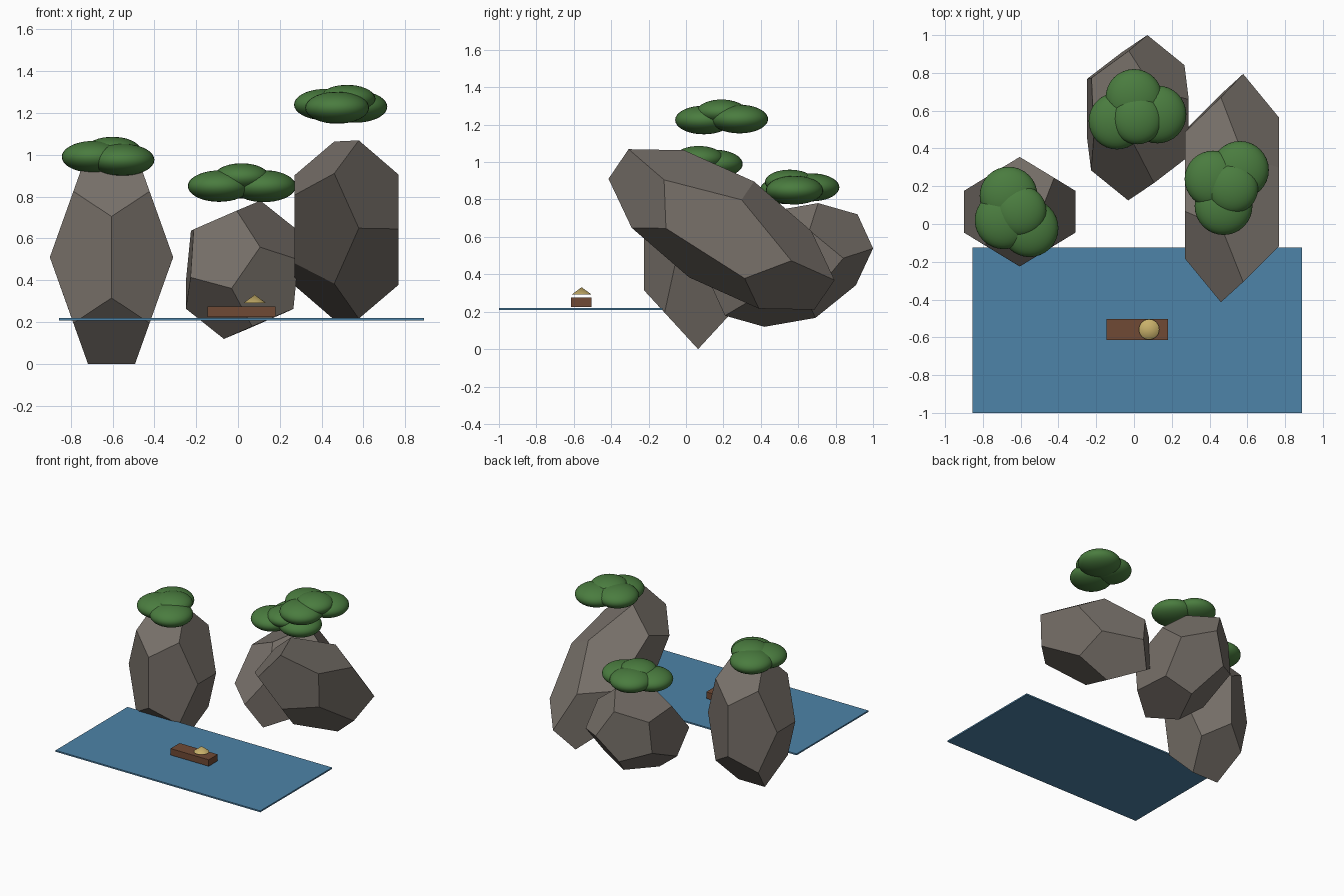
import bpy, bmesh, math
from mathutils import Vector, Matrix

if "Cube" in bpy.data.objects:
    bpy.data.objects.remove(bpy.data.objects["Cube"])

PHI = (1 + math.sqrt(5)) / 2


def material(name, hexcode):
    def lin(c):
        return c / 12.92 if c <= 0.04045 else ((c + 0.055) / 1.055) ** 2.4
    m = bpy.data.materials.new(name)
    rgb = [lin(int(hexcode[i:i + 2], 16) / 255) for i in (0, 2, 4)]
    m.diffuse_color = (*rgb, 1)
    m.use_nodes = True
    m.node_tree.nodes["Principled BSDF"].inputs["Base Color"].default_value = m.diffuse_color
    return m


STONE = material("grey stone", "78716A")
LEAF = material("leaf green", "4A7C3F")
WATER = material("water blue", "4D83A8")
WOOD = material("brown wood", "704A35")
STRAW = material("straw yellow", "C8B06A")


def add_object(name, bm, mat, smooth=False):
    bmesh.ops.recalc_face_normals(bm, faces=bm.faces)
    me = bpy.data.meshes.new(name)
    bm.to_mesh(me)
    bm.free()
    me.materials.append(mat)
    for p in me.polygons:
        p.use_smooth = smooth
    ob = bpy.data.objects.new(name, me)
    bpy.context.collection.objects.link(ob)
    return ob


def rock(name, centre, axis, u, v):
    """Stretched dodecahedron: axis points at one face, u and v span its pentagon rings."""
    c, a, u, v = (Vector(t) for t in (centre, axis, u, v))
    bm = bmesh.new()
    for k in range(5):
        t = math.radians(72 * k)
        ring = u * math.cos(t) + v * math.sin(t)
        for p in (a + ring / PHI, a * 0.2361 + ring):
            bm.verts.new(c + p)
            bm.verts.new(c - p)
    bmesh.ops.convex_hull(bm, input=bm.verts)
    bmesh.ops.dissolve_limit(bm, angle_limit=math.radians(4),
                             verts=bm.verts, edges=bm.edges)
    return add_object(name, bm, STONE)


def foliage(name, blobs):
    """Cluster of flattened spheres given as (x, y, z, radius)."""
    bm = bmesh.new()
    for x, y, z, r in blobs:
        mat = Matrix.Translation((x, y, z)) @ Matrix.Diagonal((r, r, r * 0.5, 1))
        bmesh.ops.create_uvsphere(bm, u_segments=32, v_segments=18, radius=1, matrix=mat)
    return add_object(name, bm, LEAF, smooth=True)


def box(name, lo, hi, mat):
    lo, hi = Vector(lo), Vector(hi)
    bm = bmesh.new()
    bmesh.ops.create_cube(bm, size=1, matrix=Matrix.Translation((lo + hi) / 2)
                          @ Matrix.Diagonal((*(hi - lo), 1)))
    return add_object(name, bm, mat)


# Rocks
rock("left_rock", (-0.605, 0.065, 0.51),
     (0, 0.130, 0.369), (0, 0.259, -0.282), (0.310, 0, 0))
rock("middle_rock", (0.02, 0.5625, 0.45),
     (-0.094, -0.256, 0.092), (0.070, -0.294, -0.2925), (-0.283, 0.057, -0.123))
rock("right_rock", (0.519, 0.19, 0.64),
     (0.249, 0, 0), (0, -0.497, 0.429), (0, 0.344, 0.130))

# Tree crowns above the rocks
foliage("left_foliage", [(-0.664, 0.15, 0.99, 0.153), (-0.69, 0.02, 0.99, 0.153),
                         (-0.553, -0.022, 0.976, 0.153), (-0.60, 0.068, 1.018, 0.136)])
foliage("middle_foliage", [(0.0, 0.67, 0.865, 0.15), (-0.09, 0.545, 0.85, 0.15),
                           (0.124, 0.58, 0.85, 0.153), (0.017, 0.555, 0.893, 0.133)])
foliage("right_foliage", [(0.418, 0.238, 1.24, 0.15), (0.474, 0.095, 1.225, 0.153),
                          (0.561, 0.286, 1.23, 0.153), (0.522, 0.19, 1.267, 0.135)])

# Water sheet and boat
box("water", (-0.855, -1.0, 0.208), (0.89, -0.125, 0.219), WATER)
box("boat_hull", (-0.145, -0.614, 0.225), (0.18, -0.504, 0.275), WOOD)

# Cone-shaped hat over the boat
bm = bmesh.new()
bmesh.ops.create_cone(bm, cap_ends=True, segments=32, radius1=0.054, radius2=0,
                      depth=0.04, matrix=Matrix.Translation((0.08, -0.558, 0.311)))
hat = add_object("straw_hat", bm, STRAW, smooth=True)
bpy.context.view_layer.objects.active = hat
hat.select_set(True)
bpy.ops.object.shade_smooth_by_angle(angle=math.radians(35))
